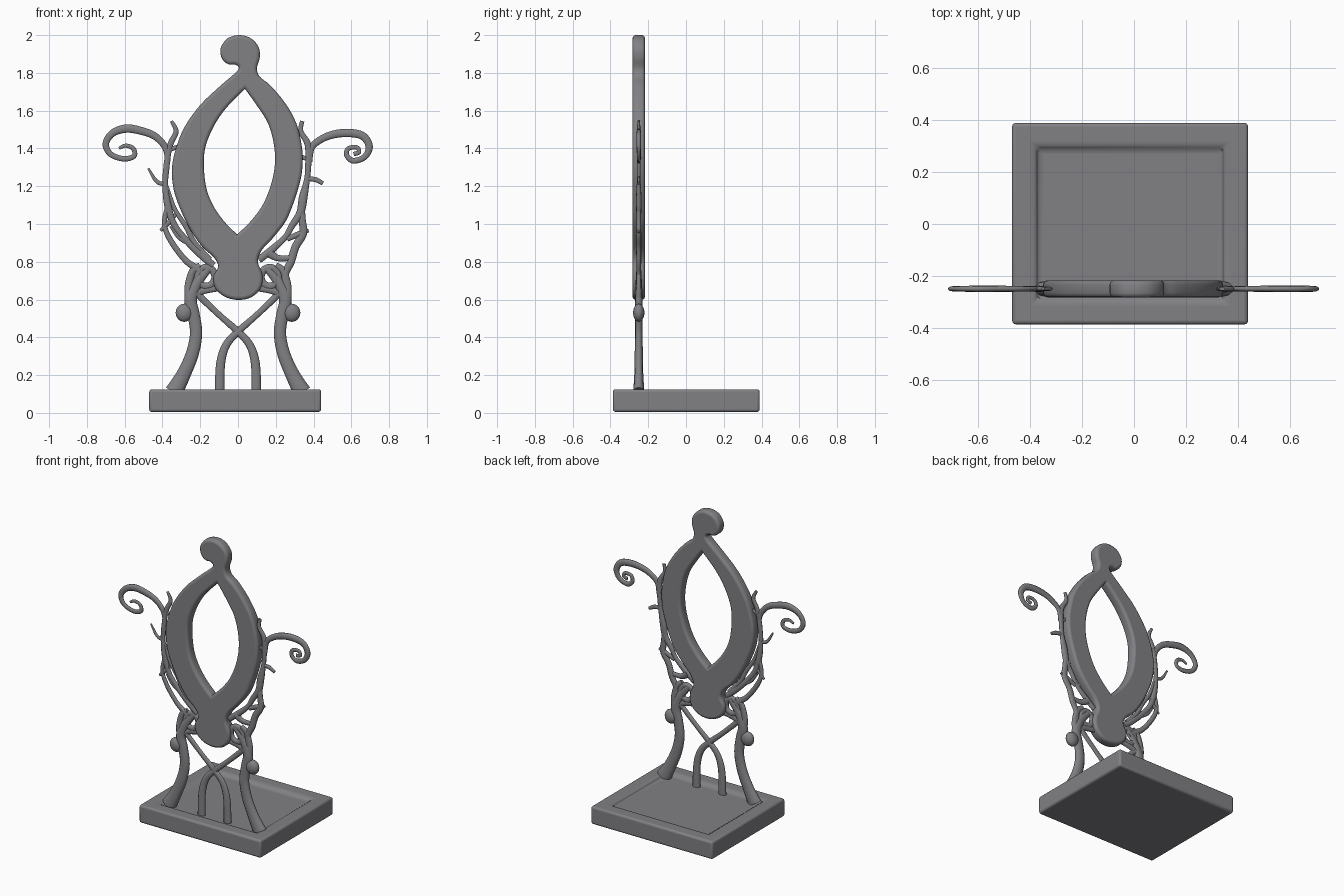
import bpy, bmesh, math
from mathutils import Vector

iron = bpy.data.materials.new("dark grey iron")
iron.diffuse_color = (0.22, 0.22, 0.235, 1)
Y0 = -0.25  # plane of the upright ironwork


def finish(ob, angle=40):
    ob.data.materials.clear()
    ob.data.materials.append(iron)
    bpy.ops.object.select_all(action='DESELECT')
    ob.select_set(True)
    bpy.context.view_layer.objects.active = ob
    bpy.ops.object.shade_smooth_by_angle(angle=math.radians(angle))


def smooth(pts, closed=False, n=6):
    """Catmull-Rom interpolation through points of any dimension."""
    p = [Vector(q) for q in pts]
    m = len(p)
    get = (lambda i: p[i % m]) if closed else (lambda i: p[max(0, min(m - 1, i))])
    out = []
    for i in range(m if closed else m - 1):
        a, b, c, d = get(i - 1), get(i), get(i + 1), get(i + 2)
        for k in range(n):
            t = k / n
            out.append(0.5 * (2 * b + (c - a) * t + (2 * a - 5 * b + 4 * c - d) * t * t
                              + (3 * b - a - 3 * c + d) * t ** 3))
    if not closed:
        out.append(p[-1])
    return out


def curve_to_mesh(name, cu):
    tmp = bpy.data.objects.new(name + "_curve", cu)
    bpy.context.collection.objects.link(tmp)
    bpy.context.view_layer.update()
    me = bpy.data.meshes.new_from_object(tmp.evaluated_get(bpy.context.evaluated_depsgraph_get()))
    bpy.data.objects.remove(tmp)
    ob = bpy.data.objects.new(name, me)
    bpy.context.collection.objects.link(ob)
    return ob


def rod(name, pts, closed=False, flat=0.6):
    """Flattened tube through (x, z, radius) points in the upright plane."""
    cu = bpy.data.curves.new(name, 'CURVE')
    cu.dimensions = '3D'
    cu.twist_mode = 'MINIMUM'
    cu.bevel_depth = 1
    cu.bevel_resolution = 3
    cu.use_fill_caps = True
    path = smooth(pts, closed)
    sp = cu.splines.new('POLY')
    sp.points.add(len(path) - 1)
    for sp_pt, q in zip(sp.points, path):
        sp_pt.co = (q[0], 0, q[1], 1)
        sp_pt.radius = max(q[2], 0.004)
    sp.use_cyclic_u = closed
    ob = curve_to_mesh(name, cu)
    for v in ob.data.vertices:
        v.co.y = v.co.y * flat + Y0
    finish(ob, 60)


# base: slab with a shallow recessed top
bm = bmesh.new()
loops = []
for ins, z in [(0, 0.005), (0, 0.125), (0.085, 0.125), (0.105, 0.106)]:
    x0, x1, y0, y1 = -0.47 + ins, 0.44 - ins, -0.387 + ins, 0.39 - ins
    loops.append([bm.verts.new((x, y, z)) for x, y in ((x0, y0), (x1, y0), (x1, y1), (x0, y1))])
for a, b in zip(loops, loops[1:]):
    for i in range(4):
        j = (i + 1) % 4
        bm.faces.new((a[i], a[j], b[j], b[i]))
bm.faces.new(loops[0][::-1])
bm.faces.new(loops[-1])
me = bpy.data.meshes.new("base")
bm.to_mesh(me)
bm.free()
base = bpy.data.objects.new("base", me)
bpy.context.collection.objects.link(base)
bev = base.modifiers.new("rounded", 'BEVEL')
bev.width, bev.segments, bev.limit_method = 0.016, 3, 'ANGLE'
finish(base)

# oval frame with curled top knob and round foot
outer = [(0.0, 1.815), (-0.012, 1.843), (-0.05, 1.845), (-0.085, 1.875), (-0.092, 1.93), (-0.055, 1.983),
         (0.01, 2.0), (0.07, 1.982), (0.11, 1.935), (0.115, 1.88), (0.1, 1.825), (0.115, 1.78),
         (0.17, 1.735), (0.25, 1.64), (0.31, 1.53), (0.34, 1.395), (0.34, 1.29), (0.325, 1.21),
         (0.29, 1.10), (0.25, 1.01), (0.18, 0.92), (0.125, 0.86), (0.105, 0.80), (0.13, 0.73),
         (0.12, 0.66), (0.07, 0.612), (0.0, 0.598), (-0.07, 0.615), (-0.12, 0.66), (-0.13, 0.72),
         (-0.105, 0.775), (-0.13, 0.825), (-0.19, 0.88), (-0.253, 0.97), (-0.306, 1.08),
         (-0.34, 1.18), (-0.35, 1.29), (-0.33, 1.395), (-0.285, 1.51), (-0.2, 1.63), (-0.095, 1.73)]
hole_left = [(0.037, 1.715), (-0.07, 1.605), (-0.137, 1.5), (-0.175, 1.395), (-0.18, 1.29),
             (-0.165, 1.18), (-0.127, 1.09), (-0.07, 1.01), (-0.005, 0.945)]
hole_right = [(-0.005, 0.945), (0.063, 1.01), (0.13, 1.1), (0.175, 1.21), (0.195, 1.315),
              (0.19, 1.42), (0.16, 1.53), (0.105, 1.62), (0.037, 1.715)]
cu = bpy.data.curves.new("oval_frame", 'CURVE')
cu.dimensions = '2D'
cu.fill_mode = 'BOTH'
cu.extrude, cu.bevel_depth, cu.offset, cu.bevel_resolution = 0.016, 0.017, -0.017, 2
for path in (smooth(outer, True, 4), smooth(hole_left)[:-1] + smooth(hole_right)[:-1]):
    sp = cu.splines.new('POLY')
    sp.points.add(len(path) - 1)
    for pt, q in zip(sp.points, path):
        pt.co = (q[0], q[1], 0, 1)
    sp.use_cyclic_u = True
frame = curve_to_mesh("oval_frame", cu)
for v in frame.data.vertices:
    v.co = (v.co.x, Y0 - v.co.z, v.co.y)
finish(frame)

# mirrored lower stand: legs, leg knobs, crossing stays, joint rings
for side, s in (("left", -1), ("right", 1)):
    def mir(pts):
        return [(s * x, z, r) for x, z, r in pts]
    rod(side + "_leg", mir([(0.15, 0.77, 0.02), (0.215, 0.69, 0.028), (0.25, 0.6, 0.034), (0.235, 0.52, 0.034),
                            (0.222, 0.42, 0.034), (0.243, 0.31, 0.036), (0.29, 0.2, 0.04), (0.34, 0.11, 0.05)]))
    rod(side + "_cross_stay", mir([(0.225, 0.64, 0.018), (0.17, 0.585, 0.018), (0.09, 0.51, 0.017),
                                   (0, 0.43, 0.02), (-0.062, 0.36, 0.022), (-0.092, 0.26, 0.025),
                                   (-0.097, 0.1, 0.027)]))
    rod(side + "_joint_ring", [(s * 0.168 + 0.046 * math.cos(a), 0.72 + 0.05 * math.sin(a), 0.02)
                               for a in [k * math.pi / 4 for k in range(8)]], True)
    rod(side + "_joint_bar", mir([(0.255, 0.61, 0.022), (0.19, 0.645, 0.02), (0.11, 0.66, 0.018)]))
    rod(side + "_joint_stem", mir([(0.255, 0.6, 0.028), (0.262, 0.67, 0.022), (0.24, 0.75, 0.02), (0.2, 0.78, 0.018)]))
    bpy.ops.mesh.primitive_uv_sphere_add(segments=20, ring_count=12, location=(s * 0.285, Y0, 0.53))
    knob = bpy.context.object
    knob.name = side + "_leg_knob"
    knob.scale = (0.045, 0.03, 0.048)
    finish(knob, 60)

# scroll arms
rod("left_scroll", [(-0.37, 1.33, 0.014), (-0.385, 1.405, 0.018), (-0.44, 1.465, 0.02), (-0.52, 1.495, 0.022),
                    (-0.595, 1.505, 0.023), (-0.665, 1.48, 0.02), (-0.7, 1.425, 0.018), (-0.675, 1.37, 0.016),
                    (-0.605, 1.345, 0.015), (-0.55, 1.36, 0.014), (-0.555, 1.4, 0.013),
                    (-0.595, 1.415, 0.011), (-0.63, 1.4, 0.008)], flat=0.55)
rod("right_scroll", [(0.38, 1.33, 0.014), (0.39, 1.405, 0.018), (0.443, 1.45, 0.02), (0.51, 1.475, 0.022),
                     (0.59, 1.482, 0.023), (0.662, 1.465, 0.022), (0.695, 1.41, 0.02), (0.67, 1.355, 0.017),
                     (0.61, 1.335, 0.016), (0.575, 1.365, 0.014), (0.585, 1.4, 0.013),
                     (0.63, 1.405, 0.012), (0.64, 1.38, 0.012), (0.612, 1.37, 0.012)], flat=0.55)

# thorny vines climbing each side of the frame
rod("left_vine", [(-0.352, 1.545, 0.009), (-0.328, 1.49, 0.014), (-0.355, 1.43, 0.016), (-0.37, 1.37, 0.016),
                  (-0.38, 1.29, 0.017), (-0.385, 1.21, 0.016), (-0.372, 1.1, 0.02), (-0.34, 1.0, 0.018),
                  (-0.28, 0.92, 0.018), (-0.2, 0.84, 0.02), (-0.13, 0.78, 0.02)])
rod("left_outer_vine", [(-0.37, 1.1, 0.014), (-0.39, 1.0, 0.014), (-0.355, 0.91, 0.016), (-0.28, 0.81, 0.017),
                        (-0.22, 0.765, 0.02), (-0.17, 0.72, 0.02)])
rod("left_inner_vine", [(-0.375, 1.2, 0.008), (-0.335, 1.08, 0.012), (-0.275, 0.985, 0.014),
                        (-0.23, 0.9, 0.015), (-0.15, 0.81, 0.018)])
rod("left_twig", [(-0.475, 1.295, 0.006), (-0.43, 1.225, 0.011), (-0.38, 1.21, 0.012)])
rod("left_thorn", [(-0.41, 0.965, 0.008), (-0.375, 1.0, 0.014), (-0.33, 1.05, 0.01)])
rod("left_link", [(-0.355, 0.99, 0.01), (-0.31, 0.93, 0.014), (-0.25, 0.89, 0.012)])
rod("right_vine", [(0.34, 1.545, 0.012), (0.333, 1.49, 0.014), (0.37, 1.42, 0.018), (0.372, 1.315, 0.017),
                   (0.365, 1.235, 0.016), (0.345, 1.14, 0.024), (0.33, 1.06, 0.022), (0.285, 0.99, 0.018),
                   (0.25, 0.93, 0.016), (0.18, 0.865, 0.02), (0.11, 0.81, 0.02)])
rod("right_outer_vine", [(0.335, 1.1, 0.018), (0.34, 1.02, 0.02), (0.345, 0.95, 0.022), (0.305, 0.88, 0.022),
                         (0.28, 0.8, 0.022), (0.25, 0.73, 0.02), (0.26, 0.64, 0.022)])
rod("right_twig", [(0.36, 1.24, 0.012), (0.41, 1.235, 0.014), (0.45, 1.215, 0.011)])
rod("right_thorn", [(0.375, 0.965, 0.009), (0.33, 0.95, 0.016), (0.26, 0.92, 0.014)])
rod("right_link", [(0.16, 0.85, 0.026), (0.21, 0.82, 0.018), (0.28, 0.82, 0.016)])
for x, z in ((0.36, 1.345), (-0.365, 1.39)):
    rod("vine_tie", [(x, z, 0.011), (x * 0.94, z + 0.01, 0.012), (x * 0.87, z + 0.02, 0.011)])
